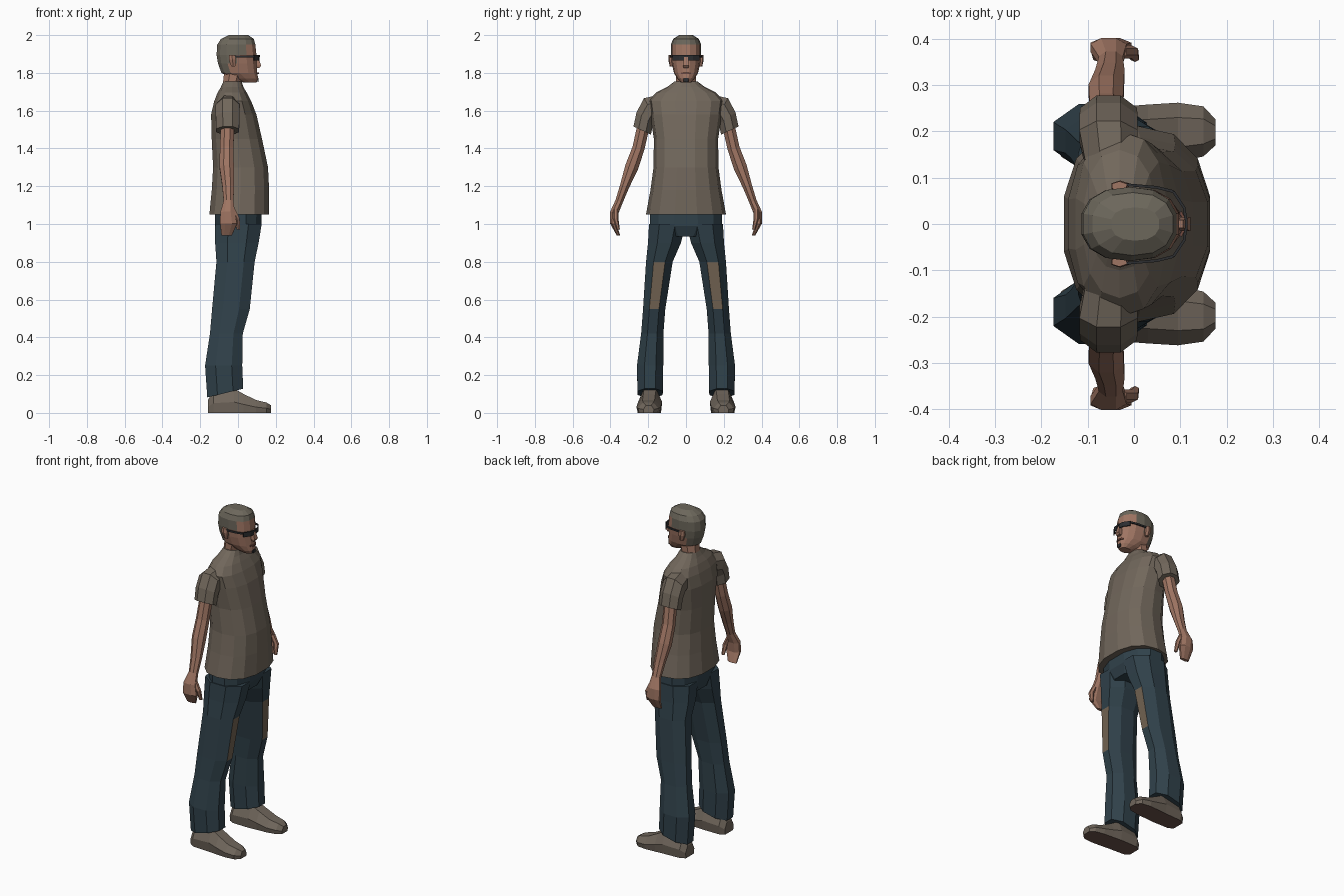
import bpy, bmesh, math
from mathutils import Vector


def material(name, rgb):
    m = bpy.data.materials.new(name)
    m.diffuse_color = (*rgb, 1)
    return m


SHIRT = material("shirt taupe", (0.165, 0.135, 0.105))
DENIM = material("dark denim", (0.030, 0.054, 0.070))
SKIN = material("skin", (0.35, 0.18, 0.125))
HAIR = material("grey brown hair", (0.15, 0.135, 0.105))
SHOE = material("shoe brown", (0.16, 0.132, 0.105))
PATCH = material("worn patch", (0.17, 0.125, 0.085))
SOLE = material("sole", (0.15, 0.085, 0.068))
GLASS = material("dark glasses", (0.025, 0.027, 0.03))
MOUTH = material("lips", (0.17, 0.07, 0.05))


def skin_sections(name, sections, mats, mirror=False, rule=None):
    """Join equal-length point loops into a closed flat-shaded skin."""
    bm = bmesh.new()
    loops = [[bm.verts.new(p) for p in s] for s in sections]
    n = len(loops[0])
    for a, b in zip(loops, loops[1:]):
        for i in range(n):
            j = (i + 1) % n
            bm.faces.new((a[i], a[j], b[j], b[i]))
    bm.faces.new(loops[0])
    bm.faces.new(loops[-1])
    bmesh.ops.recalc_face_normals(bm, faces=bm.faces)
    if rule:
        for f in bm.faces:
            f.material_index = rule(f.calc_center_median(), f.normal)
    return finish(name, bm, mats, mirror)


def finish(name, bm, mats, mirror=False):
    mesh = bpy.data.meshes.new(name)
    bm.to_mesh(mesh)
    bm.free()
    for m in mats:
        mesh.materials.append(m)
    ob = bpy.data.objects.new(name, mesh)
    bpy.context.collection.objects.link(ob)
    if mirror:
        mod = ob.modifiers.new("mirror", 'MIRROR')
        mod.use_axis = (False, True, False)
        mod.use_mirror_merge = False
    return ob


def ring(x, y, z, rx, ry, tilt=0, slope=0, n=8, power=1.0):
    """Horizontal oval; tilt (degrees) lifts +y, slope lifts +x."""
    t = math.radians(tilt)
    pts = []
    for i in range(n):
        a = 2 * math.pi * (i + 0.5) / n
        c, s = math.cos(a), math.sin(a)
        c = math.copysign(abs(c) ** power, c)
        s = math.copysign(abs(s) ** power, s)
        pts.append((x + rx * c, y + ry * s * math.cos(t),
                    z + ry * s * math.sin(t) + slope * c))
    return pts


def span(z, x0, x1, y0, y1, slope=0, n=8, power=0.85):
    """Ring given by its x and y extents."""
    return ring((x0 + x1) / 2, (y0 + y1) / 2, z, (x1 - x0) / 2, (y1 - y0) / 2,
                0, slope, n, power)


def strip(name, pts, z0, z1, mat, mirror=False):
    """Thin upright plate following a plan path."""
    bm = bmesh.new()
    rows = [(bm.verts.new((x, y, z0)), bm.verts.new((x, y, z1))) for x, y in pts]
    for a, b in zip(rows, rows[1:]):
        bm.faces.new((a[0], b[0], b[1], a[1]))
    ob = finish(name, bm, [mat], mirror)
    mod = ob.modifiers.new("thickness", 'SOLIDIFY')
    mod.thickness, mod.offset = 0.006, 0
    return ob


# Shirt body
skin_sections("shirt_body", [span(z, a, b, -w, w, 0, 14, 0.85) for z, a, b, w in (
    (1.05, -0.155, 0.168, 0.212), (1.18, -0.142, 0.168, 0.188),
    (1.30, -0.135, 0.162, 0.172), (1.45, -0.142, 0.130, 0.170),
    (1.58, -0.145, 0.100, 0.190), (1.65, -0.128, 0.072, 0.200),
    (1.695, -0.110, 0.048, 0.160), (1.725, -0.092, 0.030, 0.100),
    (1.755, -0.078, 0.020, 0.060))], [SHIRT])

# Sleeves
skin_sections("shirt_sleeves", [ring(*r) for r in (
    (-0.05, 0.13, 1.620, 0.060, 0.070, 75), (-0.055, 0.190, 1.610, 0.068, 0.070, 60),
    (-0.055, 0.218, 1.560, 0.068, 0.058, 35), (-0.055, 0.232, 1.495, 0.066, 0.055, 25))],
    [SHIRT], True)

# Arms and hands
skin_sections("arms", [ring(*r) for r in (
    (-0.055, 0.225, 1.52, 0.038, 0.036, 20), (-0.060, 0.252, 1.40, 0.039, 0.035, 20),
    (-0.060, 0.288, 1.30, 0.041, 0.038, 20), (-0.052, 0.325, 1.20, 0.034, 0.027, 20),
    (-0.050, 0.354, 1.12, 0.028, 0.022, 20), (-0.055, 0.380, 1.06, 0.042, 0.024, 15),
    (-0.050, 0.384, 1.00, 0.048, 0.020, 10), (-0.060, 0.358, 0.94, 0.030, 0.010, 0))],
    [SKIN], True)
skin_sections("thumbs", [ring(*r, n=6) for r in (
    (-0.030, 0.372, 1.08, 0.016, 0.015), (-0.005, 0.372, 1.03, 0.016, 0.014),
    (0.002, 0.358, 0.97, 0.010, 0.008))], [SKIN], True)

# Trousers: seat, then legs with worn strips down the front of the thighs
skin_sections("trouser_seat", [span(z, a, b, -w, w, 0, 12) for z, a, b, w in (
    (1.08, -0.125, 0.130, 0.195), (0.99, -0.125, 0.128, 0.197),
    (0.935, -0.115, 0.105, 0.120))], [DENIM])


def worn(c, nrm):
    return int(nrm.x > 0.85 and 0.55 < c.z < 0.8)


def facet(z, x0, x1, y0, y1, slope=0):
    return span(z, x0, x1, y0, y1, slope, 8, 0.95)


skin_sections("trouser_legs", [facet(*r) for r in (
    (1.00, -0.130, 0.135, -0.005, 0.203), (0.90, -0.130, 0.118, 0.020, 0.208),
    (0.80, -0.122, 0.096, 0.065, 0.217), (0.55, -0.145, 0.070, 0.105, 0.232),
    (0.42, -0.155, 0.032, 0.115, 0.242), (0.25, -0.182, 0.030, 0.115, 0.265),
    (0.105, -0.170, 0.035, 0.118, 0.262, 0.025))], [DENIM, PATCH], True, worn)


# Shoes
def shoe_section(x, y, w, h):
    return [(x, y + w * u, h * v) for u, v in (
        (-0.9, 0), (-1, 0.45), (-0.5, 1), (0.5, 1), (1, 0.45), (0.9, 0))]


skin_sections("shoes", [shoe_section(*s) for s in (
    (-0.158, 0.188, 0.042, 0.070), (-0.130, 0.188, 0.060, 0.115),
    (-0.020, 0.190, 0.064, 0.128), (0.030, 0.194, 0.064, 0.100),
    (0.095, 0.198, 0.064, 0.068), (0.150, 0.200, 0.054, 0.055),
    (0.176, 0.198, 0.028, 0.040))], [SHOE, SOLE], True,
    lambda c, nrm: int(nrm.z < -0.9))

# Neck
skin_sections("neck", [ring(*r) for r in (
    (-0.035, 0, 1.68, 0.055, 0.062), (-0.030, 0, 1.76, 0.052, 0.058),
    (-0.015, 0, 1.83, 0.060, 0.058))], [SKIN])


# Head, with hair on the crown, back and sides
def hair_rule(c, nrm):
    return int(c.z > 1.955 or (c.x < 0.035 and c.z > 1.89) or (c.x < -0.03 and c.z > 1.79))


skin_sections("head", [span(z, a, b, -w, w, 0, 14, 0.85) for z, a, b, w in (
    (1.748, 0.030, 0.098, 0.026), (1.770, -0.030, 0.108, 0.046),
    (1.800, -0.090, 0.104, 0.064), (1.850, -0.108, 0.100, 0.075),
    (1.895, -0.116, 0.100, 0.080), (1.950, -0.112, 0.094, 0.080),
    (1.980, -0.092, 0.086, 0.068), (2.000, -0.050, 0.055, 0.036))],
    [SKIN, HAIR], False, hair_rule)

# Ears
skin_sections("ears", [ring(*r, n=6) for r in (
    (-0.025, 0.078, 1.835, 0.012, 0.008), (-0.030, 0.082, 1.870, 0.022, 0.012),
    (-0.032, 0.082, 1.895, 0.018, 0.010))], [SKIN], True)

# Nose
skin_sections("nose", [ring(*r, n=4) for r in (
    (0.098, 0, 1.826, 0.022, 0.018), (0.104, 0, 1.838, 0.026, 0.022),
    (0.096, 0, 1.890, 0.014, 0.012))], [SKIN])

# Mouth and chin beard
strip("mouth", [(0.100, -0.026), (0.108, -0.012), (0.108, 0.012), (0.100, 0.026)],
      1.794, 1.803, MOUTH)
strip("chin_beard", [(0.106, -0.012), (0.106, 0.012)], 1.752, 1.772, GLASS)

# Glasses
strip("lenses", [(0.112, 0.010), (0.108, 0.036), (0.085, 0.070)], 1.866, 1.894, GLASS, True)
strip("glasses_bridge", [(0.113, -0.012), (0.113, 0.012)], 1.884, 1.894, GLASS)
strip("glasses_temples", [(0.085, 0.070), (0.050, 0.079), (-0.030, 0.086)],
      1.882, 1.892, GLASS, True)
